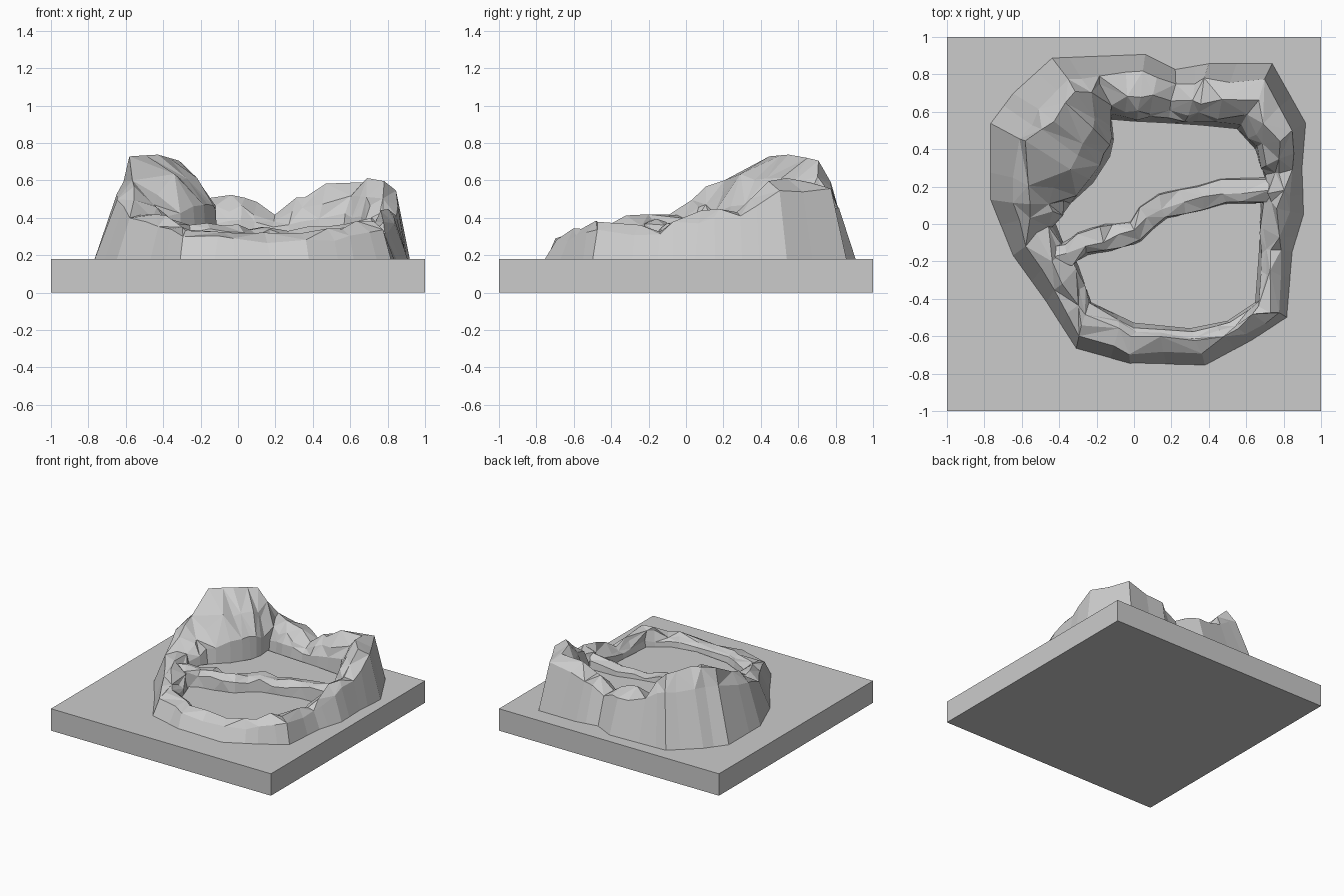
import bpy, bmesh, random
from mathutils import Vector

if "Cube" in bpy.data.objects:
    bpy.data.objects.remove(bpy.data.objects["Cube"])

random.seed(4)
SLAB, UPPER, LOWER = 0.18, 0.30, 0.24


def make(name, verts, faces):
    me = bpy.data.meshes.new(name)
    bm = bmesh.new()
    vs = [bm.verts.new(v) for v in verts]
    for f in faces:
        bm.faces.new([vs[i] for i in f])
    bmesh.ops.recalc_face_normals(bm, faces=bm.faces)
    bm.to_mesh(me)
    bm.free()
    ob = bpy.data.objects.new(name, me)
    bpy.context.collection.objects.link(ob)
    return ob


def jit(p, a):
    return p + Vector([random.uniform(-a, a) for _ in range(3)])


def prism(name, pts, z0, z1):
    n = len(pts)
    verts = [(p[0], p[1], z0) for p in pts] + [(p[0], p[1], z1) for p in pts]
    faces = [tuple(range(n)), tuple(range(n, 2 * n))]
    faces += [(i, (i + 1) % n, n + (i + 1) % n, n + i) for i in range(n)]
    return make(name, verts, faces)


# Square base slab
prism("base_slab", [(-1, -1), (1, -1), (1, 1), (-1, 1)], 0, SLAB)

# Rim stations: outer foot x, y, shoulder z, crest fraction, crest z, inner x, y
RIM = [
    (.91, .05, .38, .55, .42, .68, .12), (.90, .30, .41, .55, .45, .70, .25),
    (.92, .54, .55, .60, .60, .65, .40), (.74, .86, .55, .50, .60, .55, .51),
    (.40, .86, .49, .60, .53, .35, .53), (.22, .83, .41, .55, .43, .20, .54),
    (.06, .91, .45, .65, .50, .00, .55), (-.20, .90, .49, .50, .50, -.12, .56),
    (-.44, .89, .59, .45, .69, -.11, .45), (-.65, .70, .60, .40, .72, -.13, .36),
    (-.77, .54, .59, .36, .73, -.22, .22), (-.77, .13, .50, .45, .56, -.34, .11),
    (-.65, -.17, .39, .60, .42, -.42, .00), (-.47, -.42, .35, .60, .39, -.30, -.22),
    (-.31, -.67, .31, .60, .34, -.23, -.42), (-.02, -.75, .28, .70, .31, .00, -.53),
    (.38, -.76, .27, .60, .30, .30, -.56), (.62, -.63, .30, .60, .34, .50, -.52),
    (.82, -.50, .35, .60, .38, .65, -.42), (.85, -.15, .30, .60, .33, .67, -.15),
]


def column(s):
    bx, by, zs, fc, zc, ix, iy = s
    o, i = Vector((bx, by, 0)), Vector((ix, iy, 0))
    pool = UPPER if iy > 0.05 or (ix < -.35) else LOWER
    at = lambda f, z: o.lerp(i, f) + Vector((0, 0, z))
    return [at(0, SLAB - .01), jit(at(.28, zs), .014), jit(at(fc, zc), .024),
            jit(at(.75 if fc < .5 else .82, pool + .74 * (zc - pool)), .022),
            jit(at(.95, pool + .38 * (zc - pool)), .015), at(1, LOWER - .05)]


# Rocky rim: loft with irregular columns between the stations
cols = []
for k, s in enumerate(RIM):
    t = RIM[(k + 1) % len(RIM)]
    f = random.uniform(.35, .65)
    cols += [column(s), column([a + (b - a) * f for a, b in zip(s, t)])]
n, m = len(cols), len(cols[0])
faces = []
for i in range(n):
    for j in range(m - 1):
        a, b = i * m + j, (i + 1) % n * m + j
        if j == 0 or j == m - 2:
            faces.append((a, b, b + 1, a + 1))
        elif (i + j) % 2:      # alternate diagonals for chipped facets
            faces += [(a, b, b + 1), (a, b + 1, a + 1)]
        else:
            faces += [(a, b, a + 1), (b, b + 1, a + 1)]
make("rock_rim", [v for c in cols for v in c], faces)

# Dividing ridge between the two pools
PATH = [(-.46, -.17, .38), (-.36, -.15, .38), (-.27, -.10, .36), (-.18, -.08, .37),
        (-.09, -.05, .34), (0, -.03, .345), (.07, .04, .33), (.15, .10, .35),
        (.26, .13, .33), (.36, .15, .345), (.47, .18, .34), (.58, .185, .365), (.72, .19, .38)]
path = [Vector(p) for p in PATH]
verts = []
for k, p in enumerate(path):
    d = path[min(k + 1, len(path) - 1)] - path[max(k - 1, 0)]
    side = Vector((-d.y, d.x, 0)).normalized()
    for w, z in ((-.078, LOWER - .05), (-.064, p.z - .025), (-.01, p.z + .01),
                 (.055, p.z - .01), (.075, LOWER - .05)):
        q = Vector((p.x, p.y, z)) + side * w
        verts.append(jit(q, .014) if z > LOWER else q)
r = len(path)
faces = []
for i in range(r - 1):
    for j in range(5):
        a, b, c, d = i * 5 + j, (i + 1) * 5 + j, (i + 1) * 5 + (j + 1) % 5, i * 5 + (j + 1) % 5
        faces += [(a, b, c), (a, c, d)] if i % 2 else [(a, b, d), (b, c, d)]
faces += [tuple(range(5)), tuple(range(5 * r - 5, 5 * r))]
make("pool_divider", verts, faces)

# Flat water surfaces at two levels
inner = [c[-1] for c in cols]
prism("upper_pool", inner[0:25] + path[1:-1], SLAB - .01, UPPER)
prism("lower_pool", inner[25:] + inner[:1] + path[-2:0:-1], SLAB - .01, LOWER)
